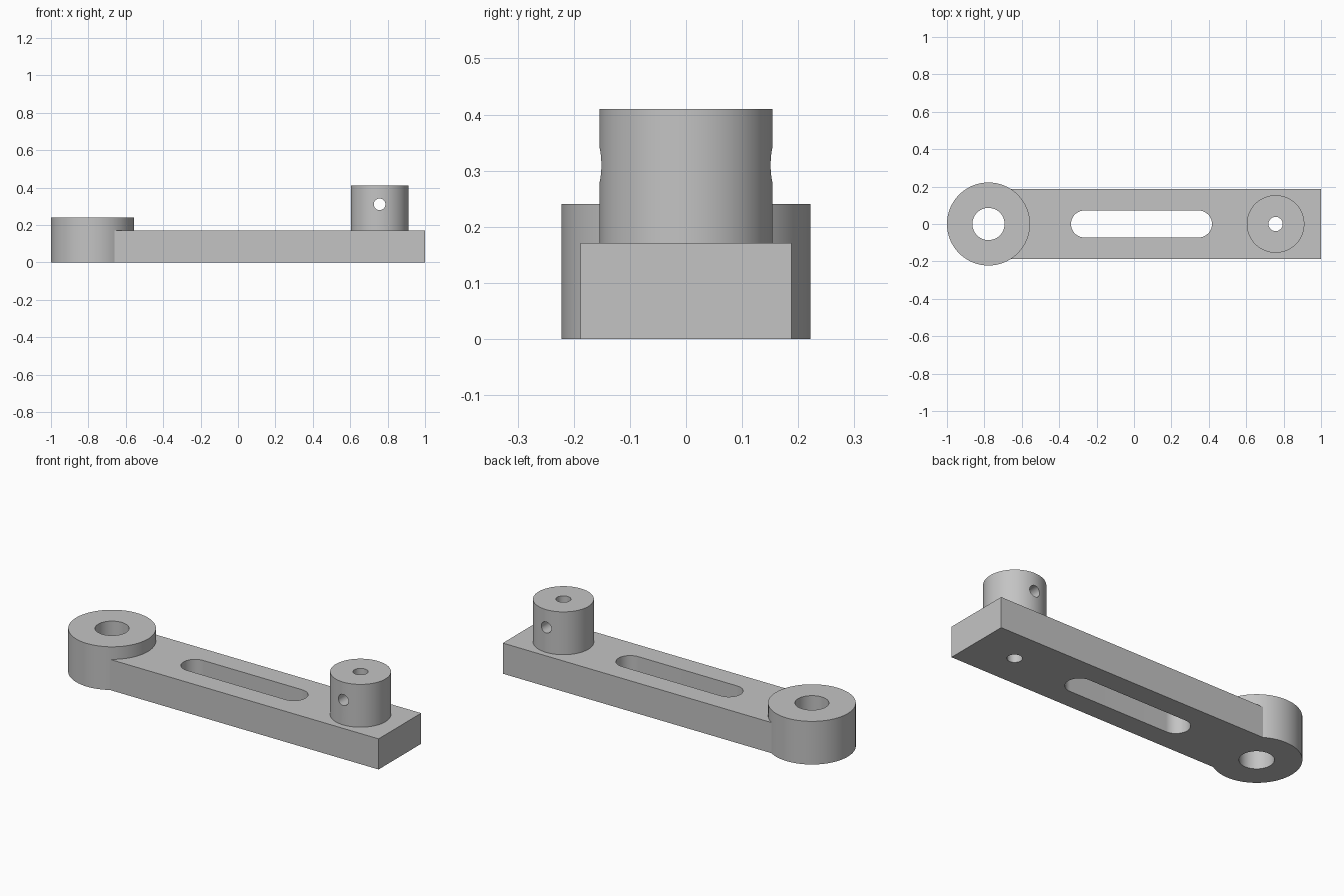
import bpy
import math

if "Cube" in bpy.data.objects:
    bpy.data.objects.remove(bpy.data.objects["Cube"], do_unlink=True)

BAR_TOP, BOSS_TOP, POST_TOP = 0.171, 0.241, 0.41
BOSS_X, BOSS_R = -0.778, 0.222
POST_X, POST_R = 0.757, 0.154
HALF_WIDTH = 0.188
SLOT_LEFT, SLOT_RIGHT, SLOT_R = -0.265, 0.345, 0.072

grey = bpy.data.materials.new("plain grey")
grey.use_nodes = True
colour = (0.55, 0.55, 0.55, 1)
grey.diffuse_color = colour
grey.node_tree.nodes["Principled BSDF"].inputs["Base Color"].default_value = colour


def finish(name):
    ob = bpy.context.object
    ob.name = name
    ob.data.materials.append(grey)
    return ob


def box(name, x0, x1, half_y, z0, z1):
    bpy.ops.mesh.primitive_cube_add(size=1, location=((x0 + x1) / 2, 0, (z0 + z1) / 2))
    bpy.context.object.scale = (x1 - x0, 2 * half_y, z1 - z0)
    bpy.ops.object.transform_apply(location=False, rotation=False, scale=True)
    return finish(name)


def cylinder(name, x, r, z0, z1, sides=96):
    bpy.ops.mesh.primitive_cylinder_add(vertices=sides, radius=r, depth=z1 - z0,
                                        location=(x, 0, (z0 + z1) / 2))
    return finish(name)


def combine(target, tool, operation):
    """Merge or cut with another solid, then discard that solid."""
    mod = target.modifiers.new("combine", "BOOLEAN")
    mod.operation, mod.solver, mod.object = operation, "EXACT", tool
    bpy.context.view_layer.objects.active = target
    bpy.ops.object.modifier_apply(modifier=mod.name)
    bpy.data.objects.remove(tool, do_unlink=True)


# Solid body: flat bar, round end boss and upright post
arm = box("link_arm", BOSS_X, 1, HALF_WIDTH, 0, BAR_TOP)
combine(arm, cylinder("end_boss", BOSS_X, BOSS_R, 0, BOSS_TOP), "UNION")
combine(arm, cylinder("post", POST_X, POST_R, BAR_TOP / 2, POST_TOP), "UNION")

# Vertical bores through the boss and the post
combine(arm, cylinder("boss_bore", BOSS_X, 0.086, -0.1, 0.5), "DIFFERENCE")
combine(arm, cylinder("post_bore", POST_X, 0.038, -0.1, 0.5, 48), "DIFFERENCE")

# Round-ended slot through the bar
slot = box("slot", SLOT_LEFT, SLOT_RIGHT, SLOT_R, -0.1, 0.3)
for x in (SLOT_LEFT, SLOT_RIGHT):
    combine(slot, cylinder("slot_end", x, SLOT_R, -0.1, 0.3, 64), "UNION")
combine(arm, slot, "DIFFERENCE")

# Cross hole through the post, front to back
bpy.ops.mesh.primitive_cylinder_add(vertices=48, radius=0.031, depth=0.6,
                                    location=(POST_X, 0, 0.31),
                                    rotation=(math.pi / 2, 0, 0))
combine(arm, finish("cross_hole"), "DIFFERENCE")

# Smooth round walls, sharp rims
bpy.ops.object.select_all(action="DESELECT")
arm.select_set(True)
bpy.context.view_layer.objects.active = arm
bpy.ops.object.shade_smooth_by_angle(angle=math.radians(30))
